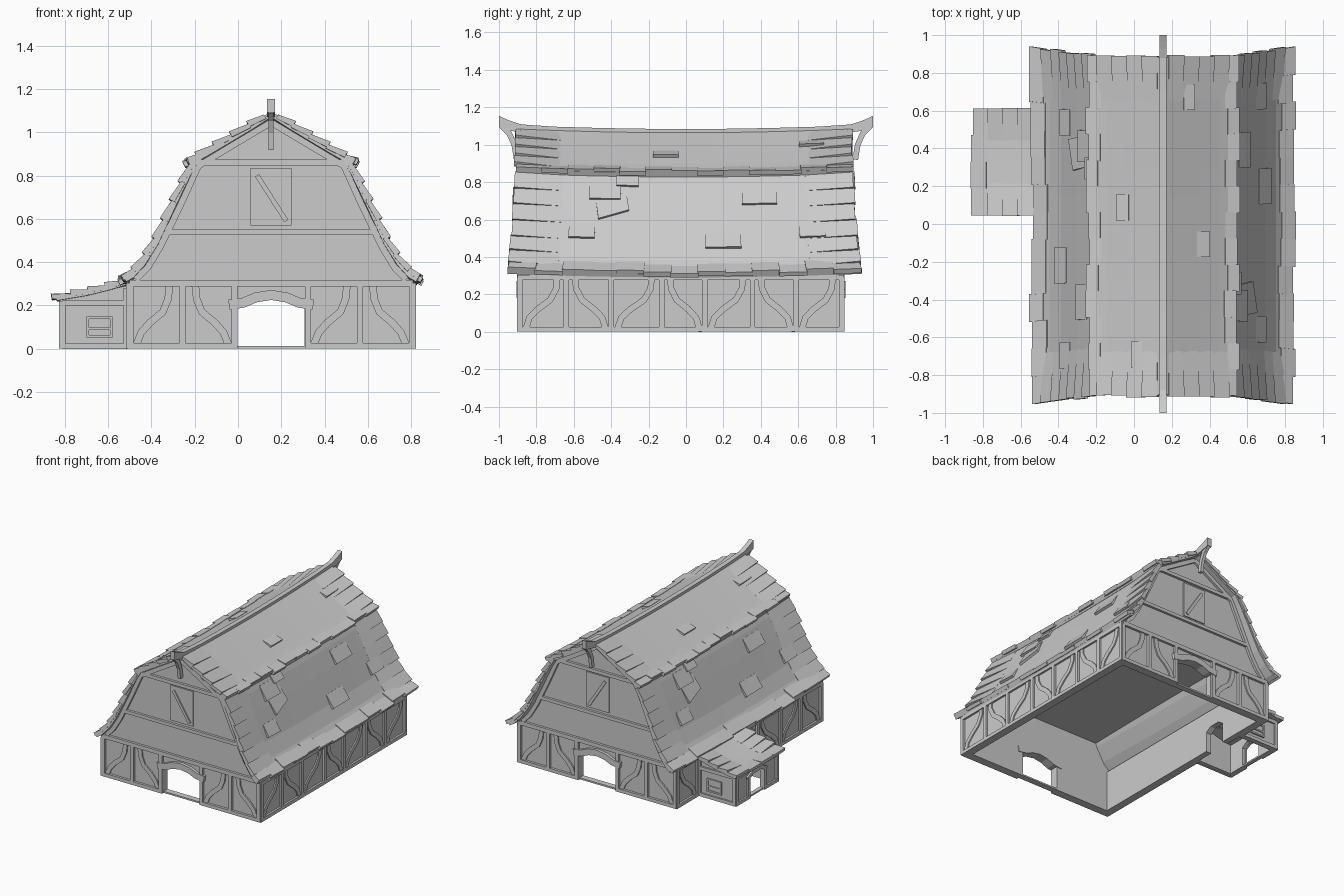
import bpy, bmesh, math, random
from mathutils import Vector

if "Cube" in bpy.data.objects:
    bpy.data.objects.remove(bpy.data.objects["Cube"])

random.seed(4)
CX = 0.153                      # barn centre line
YF, YB = -0.885, 0.83           # outer faces of end walls
HW = 0.655                      # half width of the barn


def finish(name, bm):
    bmesh.ops.recalc_face_normals(bm, faces=bm.faces)
    me = bpy.data.meshes.new(name)
    bm.to_mesh(me)
    bm.free()
    ob = bpy.data.objects.new(name, me)
    bpy.context.collection.objects.link(ob)
    return ob


def prism(name, pts, axis, a, b):
    """Extrude a 2D outline (x,z) along y, or (y,z) along x."""
    bm = bmesh.new()
    at = (lambda p, w: (p[0], w, p[1])) if axis == 'y' else (lambda p, w: (w, p[0], p[1]))
    A = [bm.verts.new(at(p, a)) for p in pts]
    B = [bm.verts.new(at(p, b)) for p in pts]
    bm.faces.new(A)
    bm.faces.new(B[::-1])
    n = len(pts)
    for i in range(n):
        bm.faces.new((A[i], B[i], B[(i + 1) % n], A[(i + 1) % n]))
    return finish(name, bm)


def ribbon(name, path, w, axis, a, b):
    """Timber of width w following a 2D path."""
    P = [Vector(p) for p in path]
    L, R = [], []
    for i, p in enumerate(P):
        t = (P[min(i + 1, len(P) - 1)] - P[max(i - 1, 0)]).normalized()
        n = Vector((-t.y, t.x)) * w / 2
        L.append(p + n)
        R.append(p - n)
    return prism(name, L + R[::-1], axis, a, b)


def loft(name, sections):
    bm = bmesh.new()
    S = [[bm.verts.new(p) for p in s] for s in sections]
    n = len(S[0])
    for s, t in zip(S, S[1:]):
        for i in range(n):
            bm.faces.new((s[i], s[(i + 1) % n], t[(i + 1) % n], t[i]))
    for s in (S[0], S[-1]):
        for i in range(n // 2 - 1):
            bm.faces.new((s[i], s[i + 1], s[n - 2 - i], s[n - 1 - i]))
    return finish(name, bm)


def surface(prof, cx, cy, half, flare, sag):
    """Roof surface: signed distance d from centre, v in -1..1, lift along normal."""
    def zof(a):
        for (d0, z0), (d1, z1) in zip(prof, prof[1:]):
            if a <= d1:
                break
        return z0 + (z1 - z0) * (a - d0) / (d1 - d0)

    def point(d, v, lift=0.0):
        a, s = abs(d), math.copysign(1, d)
        g = 0 if a < 0.001 else (zof(a + .02) - zof(a - .02)) / .04
        k = lift / math.hypot(1, g)
        y = cy + v * (half + flare * max(0, (a - .3) / .39) ** 1.5)
        return (cx + s * (a - g * k), y, zof(a) + sag * v * v + k)
    return point


def slab(name, fn, ds, th):
    vs = [i / 6 - 1 for i in range(13)]
    loft(name, [[fn(d, v) for d in ds] + [fn(d, v, -th) for d in ds[::-1]] for v in vs])


def shingle(bm, fn, d0, d1, v0, v1, lifts, th=0.016, twist=0.0):
    """Tile resting on the roof, its top raised by one lift per corner."""
    c, s = math.cos(twist), math.sin(twist)
    dm, vm = (d0 + d1) / 2, (v0 + v1) / 2
    cs = [(d0, v0), (d0, v1), (d1, v1), (d1, v0)]
    cs = [(dm + (d - dm) * c - (v - vm) * s * .5, vm + (v - vm) * c + (d - dm) * s * 1.5) for d, v in cs]
    lo = [bm.verts.new(fn(d, v, min(l, 0) - .008)) for (d, v), l in zip(cs, lifts)]
    hi = [bm.verts.new(fn(d, v, l + th)) for (d, v), l in zip(cs, lifts)]
    bm.faces.new(lo)
    bm.faces.new(hi)
    for i in range(4):
        j = (i + 1) % 4
        bm.faces.new((lo[i], lo[j], hi[j], hi[i]))


def eave_row(bm, fn, s, d0, d1, n):
    for i in range(n):
        v0, e = -1 + 2 * i / n, random.uniform(-.012, .012)
        up = random.choice((-.002, .004))
        shingle(bm, fn, s * (d0 + e), s * (d1 + e), v0, v0 + 2 / n + .004, [-.012, -.012, up, up])


def edge_rows(bm, fn, s, ds, inner):
    for d0, d1 in zip(ds, ds[1:]):
        for e in (-1, 1):
            out = e * (1 + random.uniform(0, .015))
            shingle(bm, fn, s * d0, s * (d1 + .004), e * inner, out, [-.014, -.008, .009, -.012], .013)


# Roof shell
UP = surface([(0, 1.075), (.2, .955), (.34, .872), (.40, .842)], CX, -.01, .895, .05, .02)
LOW = surface([(.32, .90), (.365, .845), (.45, .67), (.54, .475), (.60, .38), (.65, .325), (.69, .303)],
              CX, -.01, .895, .05, .02)
ANNEX = surface([(0, .315), (.1, .285), (.2, .260), (.35, .235)], -.50, .328, .282, 0, .005)
slab("upper_roof", UP, [-.385, -.3, -.2, -.1, 0, .1, .2, .3, .385], .025)
for s, side in ((1, "right"), (-1, "left")):
    slab(side + "_lower_roof", LOW, [s * d for d in (.345, .39, .45, .5, .54, .57, .60, .65, .68)], .022)
slab("annex_roof", ANNEX, [-d for d in (.01, .1, .2, .27, .34)], .02)

# Shingles along eaves and gable edges, plus loose ones
bm = bmesh.new()
for s in (1, -1):
    eave_row(bm, UP, s, .335, .392, 13)
    eave_row(bm, LOW, s, .62, .69, 13)
    edge_rows(bm, UP, s, [.03, .10, .18, .26, .34], .74)
    edge_rows(bm, LOW, s, [.37, .41, .45, .49, .53, .575, .63], .72)
    for fn, d, y, w, h, tw in ((UP, .135, .7, .14, .05, 0), (UP, .21, -.1, .14, .06, 0),
                               (LOW, .425, .41, .19, .045, 0), (LOW, .535, .21, .19, .05, 0),
                               (LOW, .41, -.43, .17, .05, 0), (LOW, .447, -.39, .17, .055, .25),
                               (LOW, .512, -.55, .14, .04, 0), (LOW, .512, .69, .14, .04, 0),
                               (LOW, .385, -.31, .12, .03, 0)):
        v = s * y / .92
        shingle(bm, fn, s * (d - h / 2), s * (d + h / 2), v - w / 1.84, v + w / 1.84, [-.01, -.01, .006, .006], .012, tw)
eave_row(bm, ANNEX, -1, .27, .35, 4)
edge_rows(bm, ANNEX, -1, [.03, .11, .19, .27], .4)
finish("shingles", bm)

# Ridge beam with upturned ends and brackets
ridge = []
for y in (-1, -.97, -.93, -.88, -.7, -.45, -.2, 0, .2, .45, .7, .88, .93, .97, 1):
    a = abs(y)
    z = 1.065 + .025 * a * a + .033 * max(0, (a - .85) / .15) ** 1.6
    h = .019 + .012 * max(0, (a - .85) / .15)
    ridge.append([(CX - .018, y, z - h), (CX + .018, y, z - h), (CX + .018, y, z + h), (CX - .018, y, z + h)])
loft("ridge_beam", ridge)
for e in (-1, 1):
    ribbon("ridge_bracket", [(e * .985, 1.10), (e * .945, 1.06), (e * .918, 1.0), (e * .905, .92)],
           .03, 'x', CX - .012, CX + .012)

# End walls with gables and arched doorways
half = [(.155, 0), (HW, 0), (HW, .305), (.585, .365), (.525, .465), (.435, .66), (.35, .835)]
arch = [(.07, .225), (.155, .19)]
outline = ([(CX + x, z) for x, z in half] + [(CX, 1.045)] + [(CX - x, z) for x, z in half[::-1]]
           + [(CX - x, z) for x, z in arch[::-1]] + [(CX, .235)] + [(CX + x, z) for x, z in arch])
rake = [(.625, .32), (.57, .375), (.515, .465), (.42, .66), (.335, .845), (.0, 1.045)]
for end, y, o in (("front", YF, -1), ("back", YB, 1)):
    prism(end + "_wall", outline, 'y', y, y - o * .045)
    a, b = y - o * .01, y + o * .018

    def timber(name, path, w=.028, a=a, b=b):
        ribbon(end + name, [(CX + x, z) for x, z in path], w, 'y', a, b)
    timber("_tie_beam", [(-.655, .302), (.655, .302)], .03)
    timber("_mid_beam", [(-.48, .538), (.48, .538)], .025)
    timber("_collar_beam", [(-.34, .86), (.34, .86)], .026)
    timber("_threshold", [(-.16, .006), (.16, .006)], .012, y - o * .045, y)
    for s in (1, -1):
        timber("_rake", [(s * x, z) for x, z in rake], .03)
        timber("_sill", [(s * .165, .013), (s * .655, .013)], .026)
        for x in (.17, .41, .65):
            timber("_post", [(s * x, 0), (s * x, .29)], .028)
        for k in (1, -1):
            timber("_brace", [(s * (.41 + k * u), z) for u, z in
                              ((.06, .29), (.066, .23), (.09, .17), (.15, .12), (.19, .075), (.212, .02))],
                   .034, a, y + o * .01)
    timber("_door_arch", [(-.195, .203), (-.13, .212), (-.07, .237), (0, .248), (.07, .237), (.13, .212), (.195, .203)],
           .046, y - o * .05, y + o * .022)
    timber("_loft_hatch", [(.0, .57), (.0, .835)], .19, a, y + o * .008)
    timber("_hatch_brace", [(-.065, .80), (.07, .59)], .022, a, y + o * .016)

# Side walls, the left one opening into the annex
prism("right_wall", [(YF, 0), (YB, 0), (YB, .31), (YF, .31)], 'x', CX + HW - .045, CX + HW)
door = [(.24, 0), (.24, .15), (.285, .18), (.37, .18), (.415, .15), (.415, 0)]
prism("left_wall", [(YF, 0)] + door + [(YB, 0), (YB, .31), (YF, .31)], 'x', CX - HW, CX - HW + .045)
posts = [-.887, -.64, -.4, -.13, .1, .355, .59, .832]
for s in (1, -1):
    x0, x1, x2 = CX + s * (HW - .01), CX + s * (HW + .015), CX + s * (HW + .009)
    ribbon("side_plate", [(-.9, .29), (.845, .29)], .028, 'x', x0, x1)
    for y0, y1 in (((-.9, .845),) if s == 1 else ((-.9, .09), (.56, .845))):
        ribbon("side_sill", [(y0, .013), (y1, .013)], .026, 'x', x0, x1)
    for i, y in enumerate(posts):
        if s == 1 or i != 5:
            ribbon("side_post", [(y, 0), (y, .29)], .028, 'x', x0, x1)
        if i < 7 and (s == 1 or i not in (4, 5)):
            p, q = (posts[i + 1], y) if i % 2 == 0 else (y, posts[i + 1])
            ribbon("side_brace", [(p + (q - p) * t, z) for t, z in
                                  ((.2, .29), (.22, .23), (.35, .17), (.62, .12), (.8, .075), (.87, .02))],
                   .034, 'x', x0, x2)

# Loft floor at the height of the middle beam
prism("loft_floor", [(CX - .51, .505), (CX + .51, .505), (CX + .50, .525), (CX - .50, .525)], 'y', YF + .01, YB - .01)

# Annex walls, frames, window and door
prism("annex_outer_wall", [(.08, 0)] + door + [(.57, 0), (.57, .225), (.08, .225)], 'x', -.815, -.785)
prism("annex_threshold", [(.235, 0), (.42, 0), (.42, .012), (.235, .012)], 'x', -.815, -.785)
for y, o in ((.08, -1), (.57, 1)):
    prism("annex_end_wall", [(-.815, 0), (-.5, 0), (-.5, .295), (-.7, .245), (-.815, .225)], 'y', y, y - o * .03)
    a, b = y - o * .005, y + o * .012
    for n, p in (("post", [(-.81, 0), (-.81, .22)]), ("post", [(-.515, 0), (-.515, .28)]),
                 ("sill", [(-.81, .012), (-.51, .012)]), ("plate", [(-.81, .212), (-.51, .212)])):
        ribbon("annex_" + n, p, .026, 'y', a, b)
    ribbon("annex_shutter", [(-.695, .1), (-.585, .1)], .085, 'y', a, y + o * .005)
    for p in ([(-.7, .057), (-.58, .057)], [(-.7, .143), (-.58, .143)], [(-.695, .06), (-.695, .14)],
              [(-.585, .06), (-.585, .14)], [(-.695, .092), (-.585, .092)]):
        ribbon("annex_window_frame", p, .012, 'y', a, b)
for p, w in (([(.085, 0), (.085, .22)], .026), ([(.565, 0), (.565, .22)], .026), ([(.08, .212), (.57, .212)], .026),
             ([(.08, .012), (.235, .012)], .024), ([(.42, .012), (.57, .012)], .024),
             ([(.23, 0), (.23, .16)], .024), ([(.425, 0), (.425, .16)], .024),
             ([(.215, .155), (.28, .187), (.375, .187), (.44, .155)], .028)):
    ribbon("annex_door_timber", p, w, 'x', -.81, -.828)
